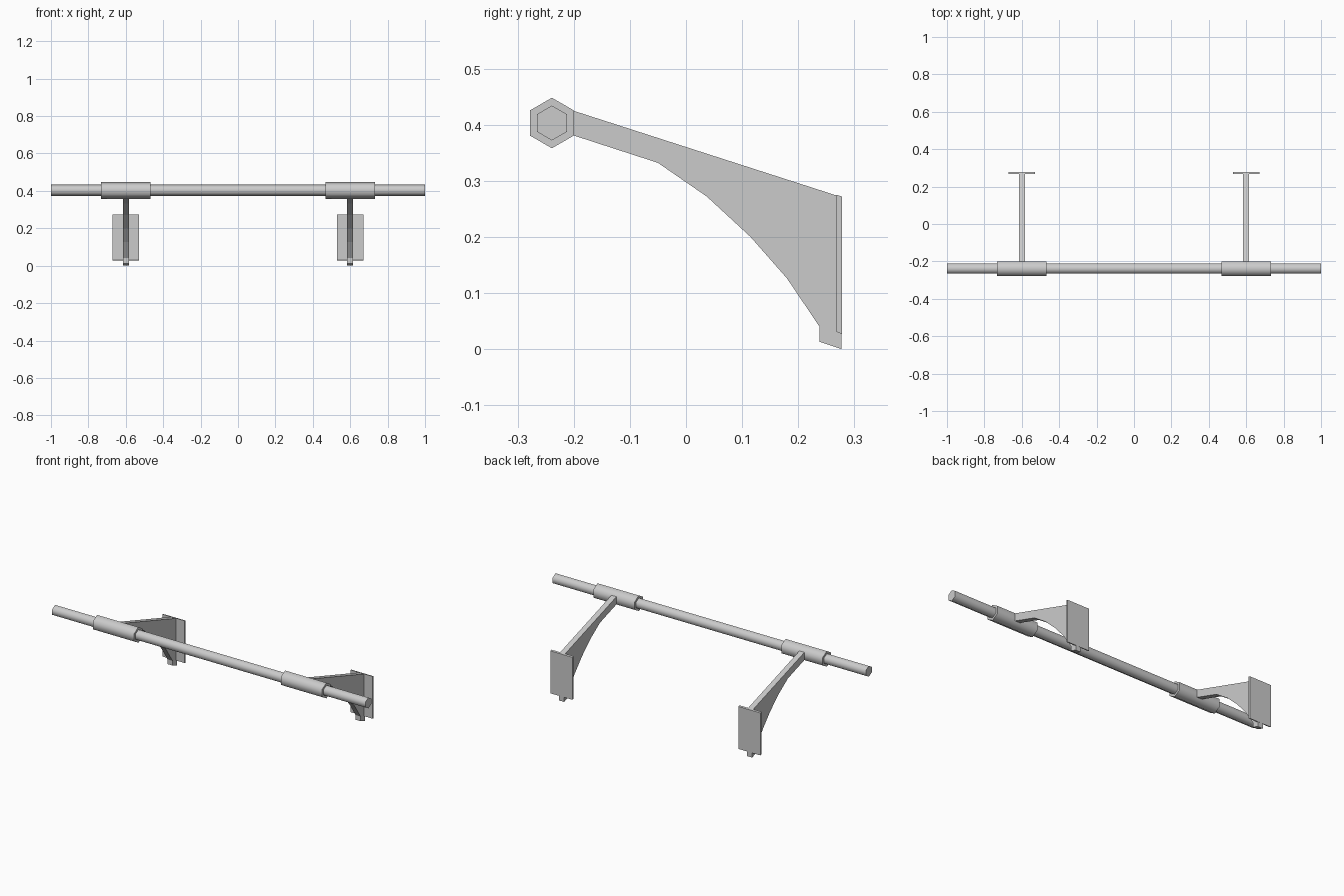
import bpy
import bmesh
from math import radians, sin, cos, tau
from mathutils import Vector

cube = bpy.data.objects.get("Cube")
if cube:
    bpy.data.objects.remove(cube, do_unlink=True)

COLOUR = (0.6, 0.6, 0.6, 1)
grey = bpy.data.materials.new("light_grey_metal")
grey.use_nodes = True
grey.diffuse_color = COLOUR
grey.node_tree.nodes["Principled BSDF"].inputs["Base Color"].default_value = COLOUR


def extrude_x(name, profile, x0, x1, smooth=False):
    """Extrude a (y, z) profile along x from x0 to x1."""
    bm = bmesh.new()
    face = bm.faces.new([bm.verts.new((x0, y, z)) for y, z in profile])
    ext = bmesh.ops.extrude_face_region(bm, geom=[face])
    verts = [g for g in ext["geom"] if isinstance(g, bmesh.types.BMVert)]
    bmesh.ops.translate(bm, verts=verts, vec=Vector((x1 - x0, 0, 0)))
    bmesh.ops.recalc_face_normals(bm, faces=bm.faces)
    mesh = bpy.data.meshes.new(name)
    bm.to_mesh(mesh)
    bm.free()
    mesh.materials.append(grey)
    obj = bpy.data.objects.new(name, mesh)
    bpy.context.collection.objects.link(obj)
    if smooth:
        bpy.ops.object.select_all(action="DESELECT")
        obj.select_set(True)
        bpy.context.view_layer.objects.active = obj
        bpy.ops.object.shade_smooth_by_angle(angle=radians(65))
    return obj


def hexagon(radius):
    return [(-0.239 + radius * sin(i * tau / 6), 0.403 + radius * cos(i * tau / 6))
            for i in range(6)]


# Long hexagonal rail
extrude_x("rail", hexagon(0.031), -1, 1, smooth=True)

# Curved arm profile and slightly sheared mounting plate profile
arm = [(-0.201, 0.425), (0.277, 0.271), (0.277, 0.0), (0.238, 0.013),
       (0.238, 0.04), (0.18, 0.126), (0.115, 0.2), (0.037, 0.272),
       (-0.05, 0.332), (-0.201, 0.381)]
plate = [(0.268, 0.275), (0.278, 0.272), (0.278, 0.027), (0.268, 0.031)]

# Sleeve, arm and wall plate on each side
for side, x in (("left", 0.6), ("right", -0.6)):
    extrude_x(side + "_sleeve", hexagon(0.045), x - 0.132, x + 0.132, smooth=True)
    extrude_x(side + "_arm", arm, x - 0.016, x + 0.016)
    extrude_x(side + "_wall_plate", plate, x - 0.07, x + 0.07)
